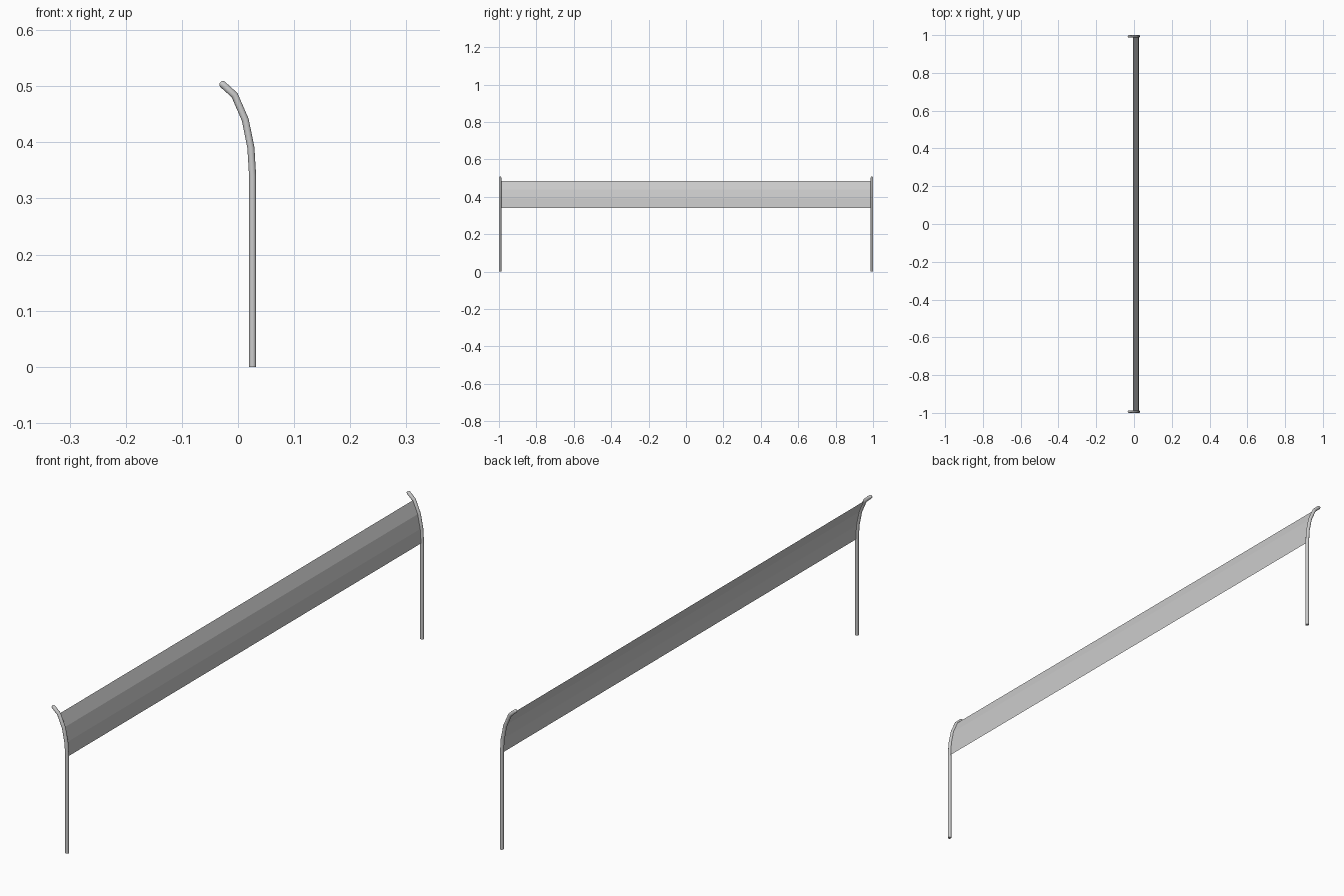
import bpy, bmesh, math
from mathutils import Vector

if "Cube" in bpy.data.objects:
    bpy.data.objects.remove(bpy.data.objects["Cube"], do_unlink=True)

# Single grey material
grey = bpy.data.materials.new("light grey")
grey.use_nodes = True
colour = (0.6, 0.6, 0.6, 1)
grey.diffuse_color = colour
grey.node_tree.nodes["Principled BSDF"].inputs["Base Color"].default_value = colour

RADIUS, SIDES, POST_Y = 0.0063, 16, 0.9937
# Bent centre line shared by the posts and the panel, as (x, z)
PATH = [Vector(p) for p in ((0.026, 0), (0.026, 0.34), (0.023, 0.39),
                            (0.013, 0.44), (-0.006, 0.484), (-0.027, 0.503))]


def finish(bm, name):
    mesh = bpy.data.meshes.new(name)
    bm.to_mesh(mesh)
    bm.free()
    mesh.materials.append(grey)
    obj = bpy.data.objects.new(name, mesh)
    bpy.context.collection.objects.link(obj)
    return obj


def add_post(name, y):
    bm = bmesh.new()
    # Ring centres, directions and radii, with mitred bends
    stations = []
    for i, p in enumerate(PATH):
        before = (p - PATH[i - 1]).normalized() if i else Vector((0, 1))
        after = (PATH[i + 1] - p).normalized() if i < len(PATH) - 1 else before
        stations.append((p, (before + after).normalized(), RADIUS))
    # Rounded tip
    tip, direction, _ = stations[-1]
    for angle in (30, 55, 75):
        a = math.radians(angle)
        stations.append((tip + direction * RADIUS * math.sin(a), direction, RADIUS * math.cos(a)))
    rings = []
    for p, d, r in stations:
        ring = []
        for k in range(SIDES):
            a = math.tau * k / SIDES
            u = r * math.cos(a)
            ring.append(bm.verts.new((p.x + d.y * u, y + r * math.sin(a), p.y - d.x * u)))
        rings.append(ring)
    for low, high in zip(rings, rings[1:]):
        for k in range(SIDES):
            n = (k + 1) % SIDES
            bm.faces.new((low[k], low[n], high[n], high[k]))
    bm.faces.new(rings[0][::-1])
    bm.faces.new(rings[-1])
    bmesh.ops.recalc_face_normals(bm, faces=bm.faces)
    obj = finish(bm, name)
    bpy.ops.object.select_all(action="DESELECT")
    obj.select_set(True)
    bpy.context.view_layer.objects.active = obj
    bpy.ops.object.shade_smooth_by_angle(angle=math.radians(35))


add_post("front_post", -POST_Y)
add_post("back_post", POST_Y)

# Thin faceted panel stretched between the bent parts of the posts
bm = bmesh.new()
rows = [[bm.verts.new((p.x, y, p.y)) for y in (-POST_Y, POST_Y)] for p in PATH[1:5]]
for low, high in zip(rows, rows[1:]):
    bm.faces.new((low[0], low[1], high[1], high[0]))
finish(bm, "curved_panel")
